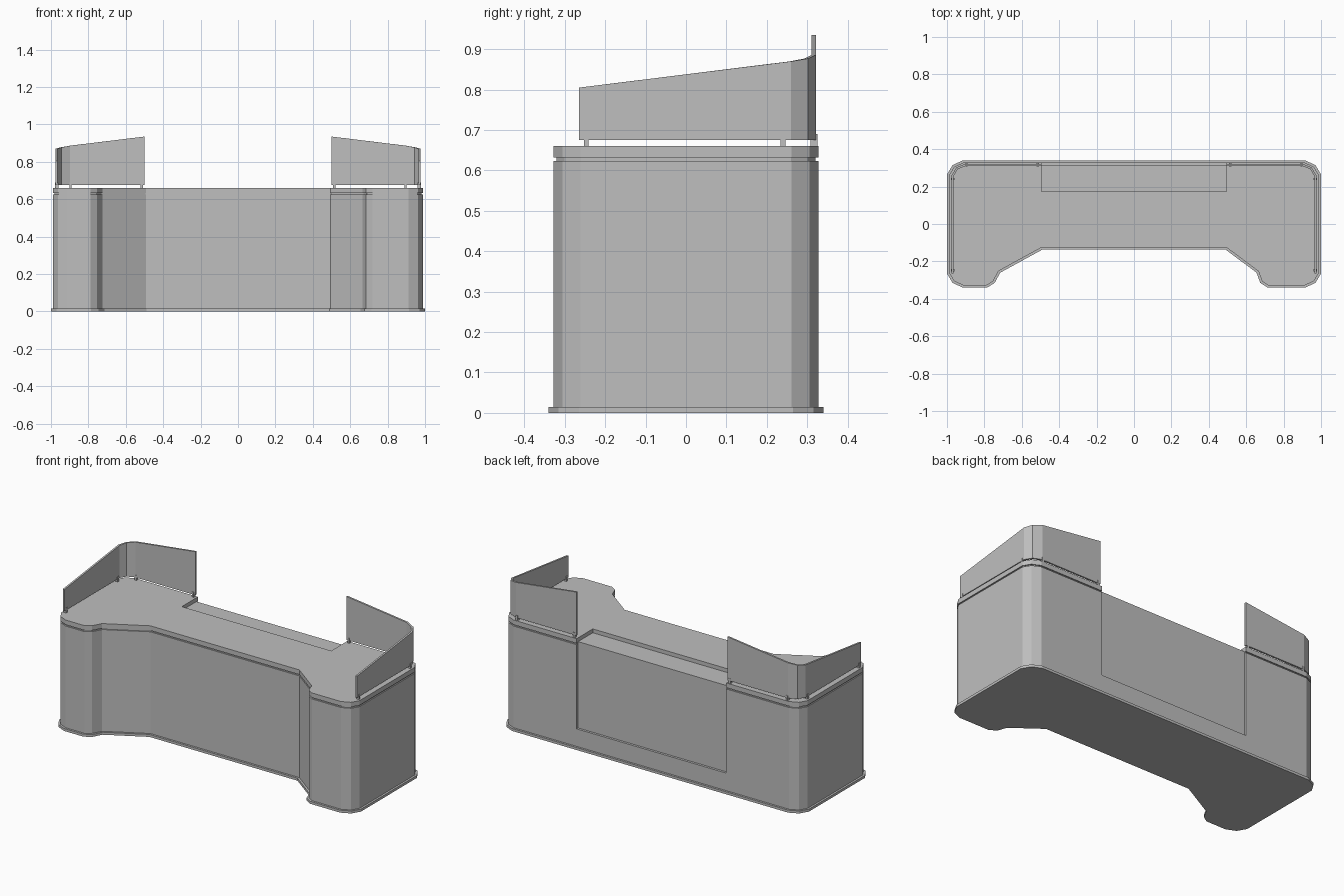
import bpy, bmesh
from mathutils import Vector

if "Cube" in bpy.data.objects:
    bpy.data.objects.remove(bpy.data.objects["Cube"], do_unlink=True)

grey = bpy.data.materials.new("plain grey")
grey.use_nodes = True
grey.diffuse_color = (0.52, 0.52, 0.52, 1)
grey.node_tree.nodes["Principled BSDF"].inputs["Base Color"].default_value = grey.diffuse_color


def finish(name, bm):
    bmesh.ops.recalc_face_normals(bm, faces=bm.faces)
    mesh = bpy.data.meshes.new(name)
    bm.to_mesh(mesh)
    bm.free()
    mesh.materials.append(grey)
    ob = bpy.data.objects.new(name, mesh)
    bpy.context.collection.objects.link(ob)
    return ob


def inset(points, d, closed=True):
    """Move a counter-clockwise outline inwards by d with mitred corners."""
    pts = [Vector(p) for p in points]
    n, out = len(pts), []
    for i, p in enumerate(pts):
        before = p - pts[i - 1] if closed or i > 0 else pts[1] - p
        after = pts[(i + 1) % n] - p if closed or i < n - 1 else before
        n1 = Vector((-before.y, before.x)).normalized()
        n2 = Vector((-after.y, after.x)).normalized()
        out.append(p + (n1 + n2) * (d / (1 + n1.dot(n2))))
    return out


def prism(name, outline, z0, z1):
    bm = bmesh.new()
    low = [bm.verts.new((p[0], p[1], z0)) for p in outline]
    high = [bm.verts.new((p[0], p[1], z1)) for p in outline]
    bm.faces.new(low)
    bm.faces.new(high)
    for i in range(len(low)):
        bm.faces.new((low[i - 1], low[i], high[i], high[i - 1]))
    return finish(name, bm)


def box(name, x0, x1, y0, y1, z0, z1):
    return prism(name, [(x0, y0), (x1, y0), (x1, y1), (x0, y1)], z0, z1)


# Desk outline, counter-clockwise, with a narrower left wing
outline = [
    (-0.49, -0.137), (0.49, -0.137),
    (0.655, -0.26), (0.675, -0.315), (0.715, -0.34),
    (0.915, -0.34), (0.97, -0.315), (1, -0.265),
    (1, 0.265), (0.97, 0.315), (0.915, 0.34),
    (-0.915, 0.34), (-0.97, 0.315), (-1, 0.265),
    (-1, -0.265), (-0.97, -0.315), (-0.915, -0.34),
    (-0.785, -0.34), (-0.745, -0.315), (-0.715, -0.26),
]

# Plinth, body, shadow gap and counter
prism("plinth", outline, 0, 0.015)
body = prism("body", inset(outline, 0.012), 0.015, 0.624)
gap = prism("shadow_gap", inset(outline, 0.019), 0.624, 0.632)
counter = prism("counter", inset(outline, 0.012), 0.632, 0.66)

# Recessed back panel and recessed counter section
back_cut = box("back_cutter", -0.495, 0.495, 0.314, 0.5, 0.12, 0.8)
top_cut = box("top_cutter", -0.495, 0.495, 0.175, 0.5, 0.637, 0.8)
for part, cutters in ((body, [back_cut]), (gap, [back_cut]), (counter, [back_cut, top_cut])):
    for cutter in cutters:
        mod = part.modifiers.new("recess", "BOOLEAN")
        mod.operation = "DIFFERENCE"
        mod.solver = "EXACT"
        mod.object = cutter
        bpy.context.view_layer.objects.active = part
        bpy.ops.object.modifier_apply(modifier=mod.name)
for cutter in (back_cut, top_cut):
    bpy.data.objects.remove(cutter, do_unlink=True)


# Corner screens with sloping tops
path = [(0.975, -0.265), (0.975, 0.26), (0.95, 0.302), (0.9, 0.322), (0.5, 0.322)]
tops = [0.805, 0.87, 0.877, 0.886, 0.935]


def screen(name, side):
    bm = bmesh.new()
    rings = []
    for outer, inner, top in zip(path, inset(path, 0.011, closed=False), tops):
        rings.append([bm.verts.new((side * p[0], p[1], z))
                      for p, z in ((outer, 0.675), (outer, top), (inner, top), (inner, 0.675))])
    for a, b in zip(rings, rings[1:]):
        for i in range(4):
            bm.faces.new((a[i - 1], a[i], b[i], b[i - 1]))
    bm.faces.new(rings[0])
    bm.faces.new(rings[-1])
    finish(name, bm)


# Clips that hold each screen: a short foot and two cheeks
def clip(name, x, y, along_x):
    def size(length, depth):
        return (length, depth) if along_x else (depth, length)
    foot = size(0.006, 0.005)
    box(name + "_foot", x - foot[0], x + foot[0], y - foot[1], y + foot[1], 0.658, 0.676)
    for k, offset in enumerate((-0.0065, 0.0065)):
        cx, cy = (x, y + offset) if along_x else (x + offset, y)
        w, d = size(0.006, 0.002)
        box(f"{name}_cheek_{k}", cx - w, cx + w, cy - d, cy + d, 0.658, 0.69)


for label, side in (("left", 1), ("right", -1)):
    screen(label + "_screen", side)
    clip(label + "_front_clip", side * 0.9695, -0.247, False)
    clip(label + "_side_clip", side * 0.9695, 0.24, False)
    clip(label + "_corner_clip", side * 0.895, 0.3165, True)
    clip(label + "_back_clip", side * 0.515, 0.3165, True)
